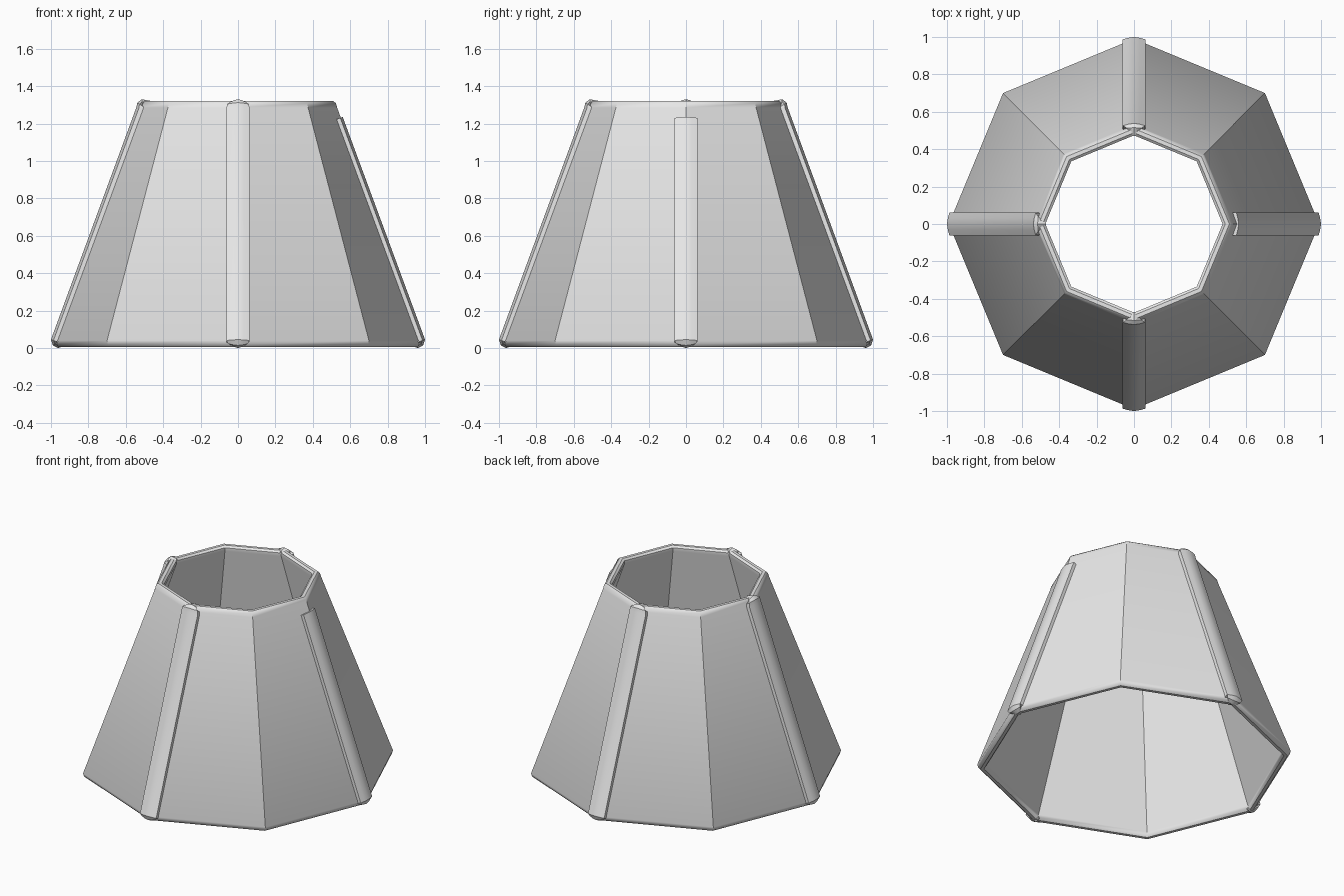
import bpy, bmesh, math
from mathutils import Matrix, Vector

cube = bpy.data.objects.get("Cube")
if cube:
    bpy.data.objects.remove(cube, do_unlink=True)

# One pale fabric colour
fabric = bpy.data.materials.new("pale_fabric")
fabric.use_nodes = True
colour = (0.8, 0.8, 0.8, 1)
fabric.diffuse_color = colour
fabric.node_tree.nodes["Principled BSDF"].inputs["Base Color"].default_value = colour


def add_object(name, bm, angle):
    bmesh.ops.recalc_face_normals(bm, faces=bm.faces)
    mesh = bpy.data.meshes.new(name)
    bm.to_mesh(mesh)
    bm.free()
    mesh.materials.append(fabric)
    ob = bpy.data.objects.new(name, mesh)
    bpy.context.collection.objects.link(ob)
    bpy.ops.object.select_all(action='DESELECT')
    ob.select_set(True)
    bpy.context.view_layer.objects.active = ob
    bpy.ops.object.shade_smooth_by_angle(angle=math.radians(angle))


def loft(bm, rings, closed):
    """Join equal rings of points with quads."""
    loops = [[bm.verts.new(p) for p in ring] for ring in rings]
    n = len(loops[0])
    pairs = list(zip(loops, loops[1:]))
    if closed:
        pairs.append((loops[-1], loops[0]))
    for a, b in pairs:
        for i in range(n):
            j = (i + 1) % n
            bm.faces.new((a[i], a[j], b[j], b[i]))
    if not closed:
        bm.faces.new(loops[0])
        bm.faces.new(loops[-1])


# Eight-sided shade wall with rounded rims (radius, height)
wall = [(0.99, 0.04), (0.53, 1.285),
        (0.524, 1.308), (0.51, 1.32), (0.488, 1.32), (0.474, 1.308), (0.474, 1.285),
        (0.935, 0.04), (0.936, 0.02), (0.948, 0.006), (0.97, 0.006), (0.984, 0.018)]
bm = bmesh.new()
rings = []
for k in range(8):
    a = k * math.tau / 8
    rings.append([(r * math.cos(a), r * math.sin(a), z) for r, z in wall])
loft(bm, rings, True)
add_object("shade", bm, 38)

# Trim strips over four corners: radius, height, half width
foot = [(0.93, 0.01, 0.012), (0.962, 0.0, 0.035), (0.99, 0.014, 0.052), (1.0, 0.045, 0.062)]
wrapped_top = [(0.544, 1.285, 0.062), (0.538, 1.312, 0.058), (0.515, 1.33, 0.04), (0.47, 1.322, 0.01)]
short_top = [(0.56, 1.235, 0.062)]


def add_strip(name, path, turn):
    bm = bmesh.new()
    rings = []
    for i, (r, z, w) in enumerate(path):
        r0, z0, _ = path[max(i - 1, 0)]
        r1, z1, _ = path[min(i + 1, len(path) - 1)]
        t = Vector((r1 - r0, z1 - z0)).normalized()
        out = Vector((t.y, -t.x))
        section = [(-w, -0.04), (-w, -0.014), (-w * 0.5, -0.005), (0, 0),
                   (w * 0.5, -0.005), (w, -0.014), (w, -0.04)]
        rings.append([(r + out.x * d, s, z + out.y * d) for s, d in section])
    loft(bm, rings, False)
    bm.transform(Matrix.Rotation(turn, 4, 'Z'))
    add_object(name, bm, 35)


for k, side in enumerate(("left", "back", "right", "front")):
    add_strip(side + "_trim", foot + (short_top if side == "left" else wrapped_top), k * math.pi / 2)
